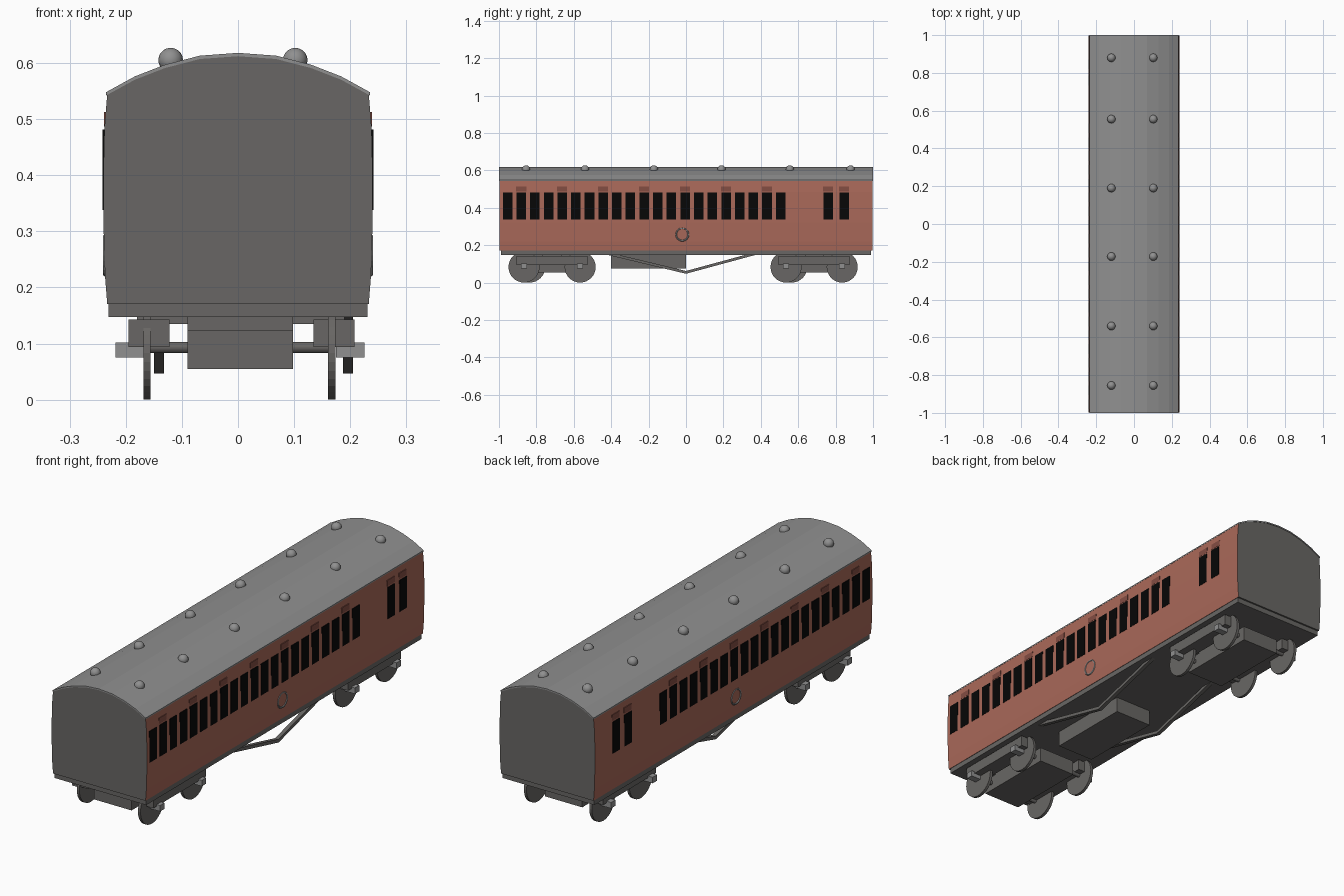
import bpy, bmesh, math
from mathutils import Matrix, Vector

if "Cube" in bpy.data.objects:
    bpy.data.objects.remove(bpy.data.objects["Cube"])


def material(name, rgb):
    m = bpy.data.materials.new(name)
    m.diffuse_color = (*rgb, 1)
    m.use_nodes = True
    m.node_tree.nodes["Principled BSDF"].inputs["Base Color"].default_value = m.diffuse_color
    return m


RED = material("brick red", (0.40, 0.14, 0.10))
VENT = material("dark red", (0.23, 0.075, 0.055))
GREY = material("dark grey", (0.14, 0.134, 0.128))
LIGHT = material("light grey", (0.28, 0.28, 0.28))
BLACK = material("window black", (0.002, 0.002, 0.002))


def finish(name, bm, *mats):
    bmesh.ops.recalc_face_normals(bm, faces=bm.faces)
    me = bpy.data.meshes.new(name)
    bm.to_mesh(me)
    bm.free()
    for m in mats:
        me.materials.append(m)
    ob = bpy.data.objects.new(name, me)
    bpy.context.collection.objects.link(ob)
    return ob


def add_box(bm, x0, x1, y0, y1, z0, z1):
    mat = Matrix.Translation(((x0 + x1) / 2, (y0 + y1) / 2, (z0 + z1) / 2)) \
        @ Matrix.Diagonal((x1 - x0, y1 - y0, z1 - z0, 1))
    bmesh.ops.create_cube(bm, size=1, matrix=mat)


def boxes(name, mat, specs):
    bm = bmesh.new()
    for s in specs:
        add_box(bm, *s)
    return finish(name, bm, mat)


def add_disc(bm, x, y, z, r, depth, sides):
    mat = Matrix.Translation((x, y, z)) @ Matrix.Rotation(math.pi / 2, 4, 'Y')
    bmesh.ops.create_cone(bm, cap_ends=True, segments=sides, radius1=r,
                          radius2=r, depth=depth, matrix=mat)


def extrude(bm, pts, axis, a, b):
    """Extrude a closed 2D outline along x ('x': pts are y,z) or y ('y': pts are x,z)."""
    def place(p, t):
        return (t, p[0], p[1]) if axis == 'x' else (p[0], t, p[1])
    f = bm.faces.new([bm.verts.new(place(p, a)) for p in pts])
    r = bmesh.ops.extrude_face_region(bm, geom=[f])
    move = Vector(place((0, 0), b - a))
    bmesh.ops.translate(bm, vec=move,
                        verts=[v for v in r['geom'] if isinstance(v, bmesh.types.BMVert)])


# coach body: bulging sides, red on the sides and grey on the ends
side = [(0.233, 0.17), (0.237, 0.22), (0.24, 0.32), (0.24, 0.40), (0.238, 0.485), (0.233, 0.545)]
arch = [(0.184, 0.573), (0.13, 0.594), (0.068, 0.61), (0, 0.615)]
half = side + arch
outline = half + [(-x, z) for x, z in reversed(half[:-1])]
bm = bmesh.new()
extrude(bm, outline, 'y', -0.998, 0.998)
bm.normal_update()
for f in bm.faces:
    f.material_index = 0 if abs(f.normal.x) > 0.8 else 1
finish("coach_body", bm, RED, GREY)

# arched roof sheet
top = [(0.235, 0.545)] + arch
top = top + [(-x, z) for x, z in reversed(top[:-1])]
bm = bmesh.new()
extrude(bm, [(x, z + 0.003) for x, z in top] + [(x, z - 0.003) for x, z in reversed(top)], 'y', -1, 1)
finish("roof", bm, LIGHT)

# roof ventilator domes
bm = bmesh.new()
for y in (-0.855, -0.54, -0.172, 0.19, 0.555, 0.88):
    for x in (-0.12, 0.102):
        bmesh.ops.create_uvsphere(bm, u_segments=16, v_segments=10, radius=0.022,
                                  matrix=Matrix.Translation((x, y, 0.605)))
dome = finish("roof_ventilators", bm, LIGHT)
dome.data.polygons.foreach_set("use_smooth", [True] * len(dome.data.polygons))

# windows, window vents and ring emblem on both sides
win = [-0.954 + 0.073 * i for i in range(21)]
extra = [0.76, 0.845]
for s, label in ((1, "right"), (-1, "left")):
    def plate(y, w, z0, z1, x):
        a, b = sorted((s * (x - 0.006), s * x))
        return (a, b, y - w / 2, y + w / 2, z0, z1)
    boxes(f"windows_{label}", BLACK, [plate(y, 0.051, 0.338, 0.481, 0.2412) for y in win + extra])
    boxes(f"window_vents_{label}", VENT,
          [plate(y, 0.054, 0.487, 0.513, 0.2388) for y in win[1::3] + extra])
    bpy.ops.mesh.primitive_torus_add(major_segments=24, minor_segments=6, major_radius=0.033,
                                     minor_radius=0.0045, location=(s * 0.237, -0.02, 0.257),
                                     rotation=(0, math.pi / 2, 0))
    ring = bpy.context.object
    ring.name = f"ring_{label}"
    ring.data.materials.append(LIGHT)

# underframe and equipment box
boxes("underframe", GREY, [(-0.231, 0.231, -0.99, 0.99, 0.147, 0.172)])
boxes("equipment_box", GREY, [(-0.09, 0.098, -0.40, 0.0, 0.075, 0.15)])

# truss rods
rod = [(-0.43, 0.15), (0.0, 0.047), (0.38, 0.15), (0.38, 0.165), (0.0, 0.062), (-0.43, 0.165)]
for label, x, dy in (("right", 0.187, 0), ("left", -0.15, 0.0)):
    bm = bmesh.new()
    extrude(bm, [(y + dy, z) for y, z in rod], 'x', x, x + 0.018)
    finish(f"truss_rod_{label}", bm, GREY)

# bogies: centre box, side frames, axles, wheels and axle boxes
for label, c in (("front", -0.716), ("back", 0.685)):
    boxes(f"{label}_bogie_frame", GREY, [
        (-0.09, 0.098, c - 0.19, c + 0.19, 0.055, 0.123),
        (-0.09, 0.098, c - 0.12, c + 0.12, 0.12, 0.15),
        (-0.195, -0.122, c - 0.19, c + 0.19, 0.094, 0.143),
        (0.135, 0.208, c - 0.19, c + 0.19, 0.094, 0.143),
        (-0.18, 0.19, c - 0.05, c + 0.05, 0.135, 0.15)])
    axles = (c - 0.15, c + 0.15)
    bm = bmesh.new()
    for y in axles:
        add_disc(bm, 0, y, 0.093, 0.01, 0.33, 16)
    finish(f"{label}_axles", bm, GREY)
    bm = bmesh.new()
    for y, shift in zip(axles, (0.03, 0)):
        add_disc(bm, 0.167, y, 0.083, 0.083, 0.013, 32)
        add_disc(bm, -0.162, y + shift, 0.083, 0.083, 0.013, 32)
    finish(f"{label}_wheels", bm, GREY)
    boxes(f"{label}_axle_boxes", LIGHT, [
        (x, x + 0.05, y - 0.016, y + 0.016, 0.075, 0.102)
        for y in axles for x in (-0.218, 0.175)])
